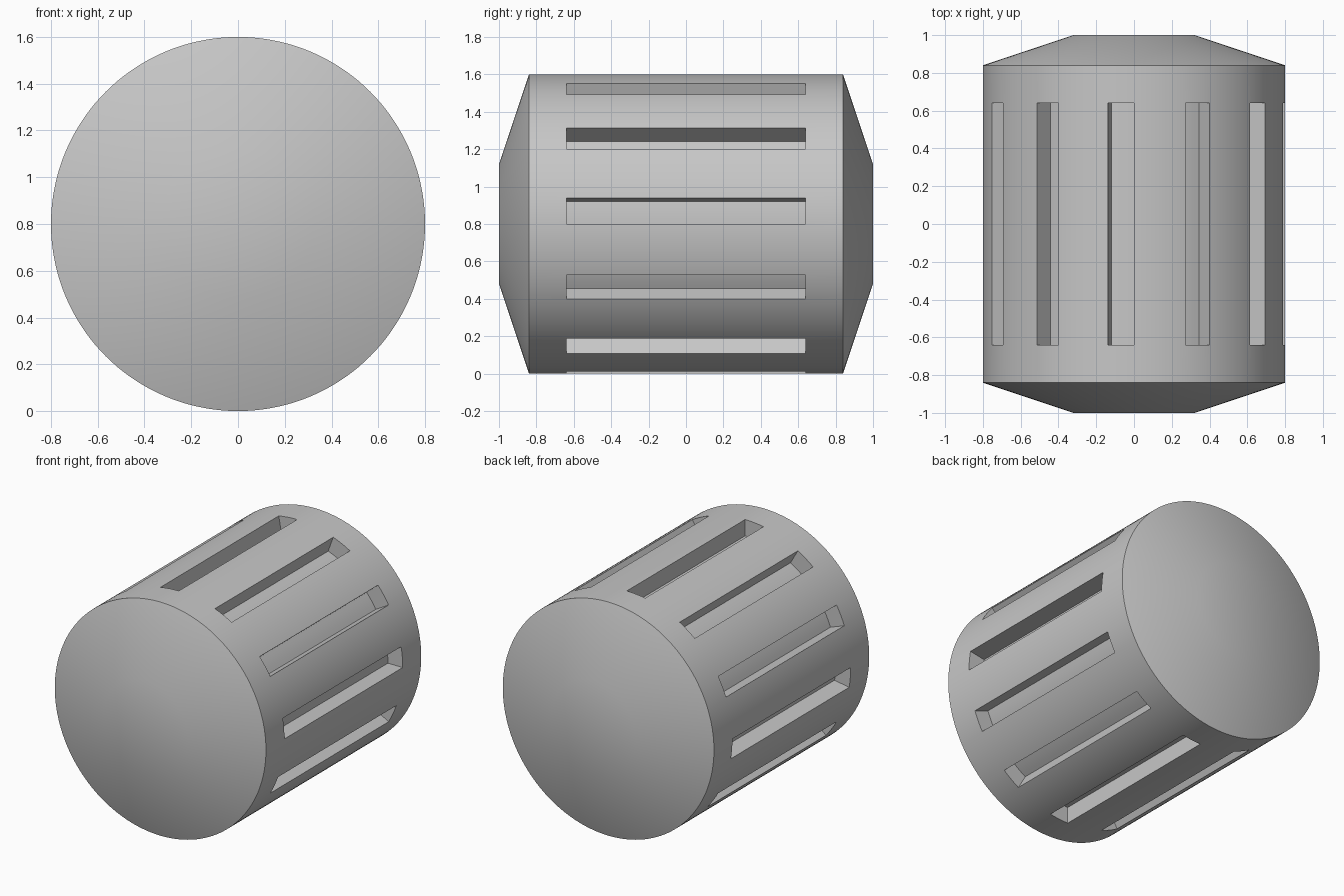
import bpy
import bmesh
from math import cos, sin, tau, radians
from mathutils import Vector

cube = bpy.data.objects.get("Cube")
if cube:
    bpy.data.objects.remove(cube, do_unlink=True)

SEGMENTS = 144
RADIUS = 0.8
FLOOR_RADIUS = 0.688
SLOT_COUNT = 12
STEP = SEGMENTS // SLOT_COUNT      # segments from one slot to the next
SLOT_WIDTH = STEP // 3             # segments across one slot
# (y, radius) profile of the drum along its axis
PROFILE = [(-1, 0.32), (-0.84, RADIUS), (-0.64, RADIUS),
           (0.64, RADIUS), (0.84, RADIUS), (1, 0.32)]

# Drum with tapered ends
bm = bmesh.new()
rings = []
for y, r in PROFILE:
    angles = [tau * i / SEGMENTS for i in range(SEGMENTS)]
    rings.append([bm.verts.new((r * cos(a), y, r * sin(a))) for a in angles])

slots = [[] for _ in range(SLOT_COUNT)]
for band, (a, b) in enumerate(zip(rings, rings[1:])):
    for i in range(SEGMENTS):
        j = (i + 1) % SEGMENTS
        face = bm.faces.new((a[i], b[i], b[j], a[j]))
        if band == 2 and i % STEP < SLOT_WIDTH:
            slots[i // STEP].append(face)
bm.faces.new(rings[0])
bm.faces.new(rings[-1])
bmesh.ops.recalc_face_normals(bm, faces=bm.faces)

# Radial slots sunk into the side
for faces in slots:
    result = bmesh.ops.extrude_face_region(bm, geom=faces)
    for item in result["geom"]:
        if isinstance(item, bmesh.types.BMVert):
            item.co *= Vector((FLOOR_RADIUS / RADIUS, 1, FLOOR_RADIUS / RADIUS))
    leftover = [f for f in faces if f.is_valid]
    if leftover:
        bmesh.ops.delete(bm, geom=leftover, context="FACES")
bmesh.ops.recalc_face_normals(bm, faces=bm.faces)
bmesh.ops.translate(bm, verts=bm.verts, vec=(0, 0, RADIUS))

mesh = bpy.data.meshes.new("slotted_drum")
bm.to_mesh(mesh)
bm.free()
drum = bpy.data.objects.new("slotted_drum", mesh)
bpy.context.collection.objects.link(drum)

# Plain grey
grey = bpy.data.materials.new("plain_grey")
grey.use_nodes = True
colour = (0.57, 0.57, 0.57, 1)
grey.diffuse_color = colour
grey.node_tree.nodes["Principled BSDF"].inputs["Base Color"].default_value = colour
mesh.materials.append(grey)

# Smooth shading with crisp rims and slot edges
bpy.ops.object.select_all(action="DESELECT")
drum.select_set(True)
bpy.context.view_layer.objects.active = drum
bpy.ops.object.shade_smooth_by_angle(angle=radians(30))
